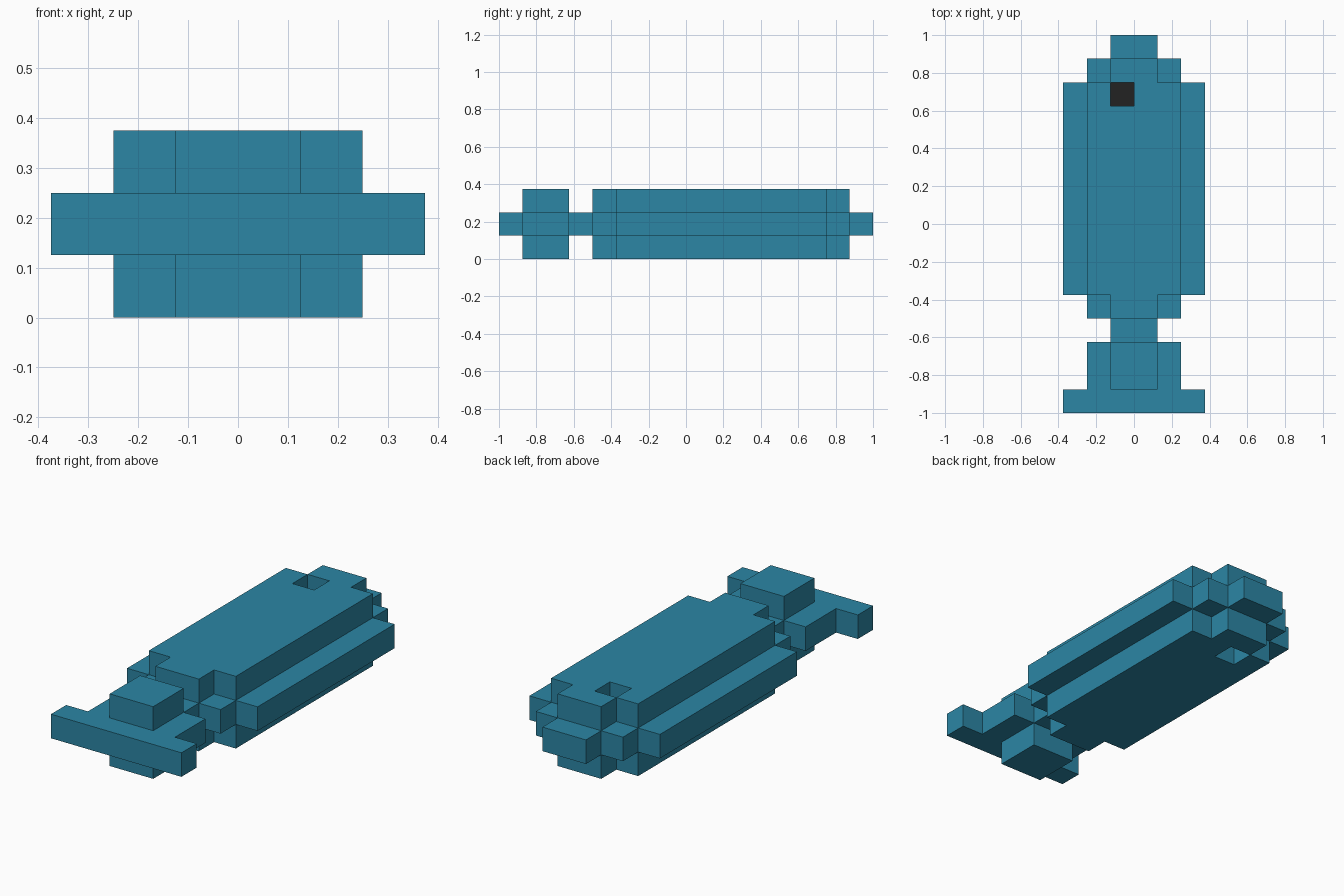
import bpy, bmesh, math
from mathutils import Vector

cube = bpy.data.objects.get("Cube")
if cube:
    bpy.data.objects.remove(cube, do_unlink=True)

UNIT = 0.125  # edge length of one block


def material(name, color):
    mat = bpy.data.materials.new(name)
    mat.use_nodes = True
    mat.diffuse_color = (*color, 1)
    mat.node_tree.nodes["Principled BSDF"].inputs["Base Color"].default_value = (*color, 1)
    return mat


def slab(layer, start, end, half):
    """Blocks of one layer, from start to end along y, mirrored about x = 0."""
    return {(x, y, layer) for x in range(-half, half) for y in range(start, end)}


def build(name, cells, solid, mat):
    """Skin the blocks of one part, leaving out faces hidden by other blocks."""
    bm = bmesh.new()
    for cell in cells:
        for axis in range(3):
            for sign in (-1, 1):
                normal = Vector((0, 0, 0))
                normal[axis] = sign
                if tuple(int(c + n) for c, n in zip(cell, normal)) in solid:
                    continue
                u, v = Vector((0, 0, 0)), Vector((0, 0, 0))
                u[(axis + 1) % 3], v[(axis + 2) % 3] = 1, sign
                center = Vector(cell) + Vector((0.5, 0.5, 0.5)) + normal / 2
                corners = [center + (a * u + b * v) / 2
                           for a, b in ((-1, -1), (1, -1), (1, 1), (-1, 1))]
                bm.faces.new([bm.verts.new(p * UNIT) for p in corners])
    bmesh.ops.remove_doubles(bm, verts=bm.verts, dist=UNIT / 100)
    bmesh.ops.dissolve_limit(bm, angle_limit=math.radians(1),
                             verts=bm.verts, edges=bm.edges)
    mesh = bpy.data.meshes.new(name)
    bm.to_mesh(mesh)
    bm.free()
    mesh.materials.append(mat)
    bpy.context.collection.objects.link(bpy.data.objects.new(name, mesh))


blue = material("fish blue", (0.025, 0.24, 0.375))
black = material("eye black", (0.016, 0.016, 0.016))

# Body: wide middle layer with a stepped snout, narrower layers above and below
body = slab(1, -3, 6, 3) | slab(1, -4, 7, 2) | slab(1, -4, 8, 1)
for layer in (0, 2):
    body |= slab(layer, -3, 6, 2) | slab(layer, -4, 7, 1)

# Eye: dark block at the bottom of a socket open above and below
eye = {(-1, 5, 1)}
body -= {(-1, 5, layer) for layer in range(3)}

# Tail: thin stem, fin root with raised pads, and wide end bar
tail = slab(1, -5, -4, 1) | slab(1, -7, -5, 2) | slab(1, -8, -7, 3)
for layer in (0, 2):
    tail |= slab(layer, -7, -5, 1)

solid = body | eye | tail
build("fish_body", body, solid, blue)
build("fish_tail", tail, solid, blue)
build("fish_eye", eye, solid, black)
